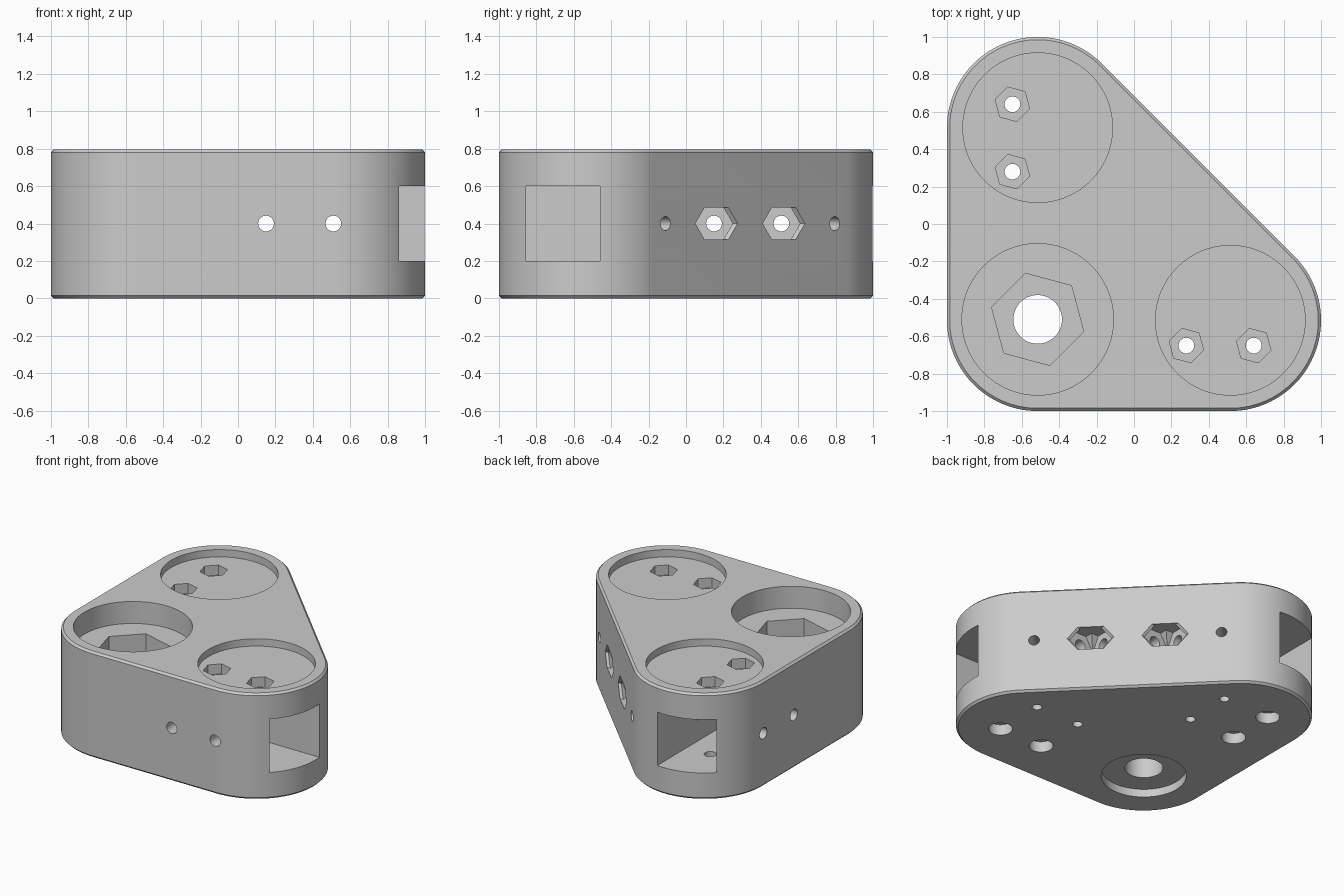
import bpy, bmesh
from math import cos, sin, radians
from mathutils import Vector

cube = bpy.data.objects.get("Cube")
if cube:
    bpy.data.objects.remove(cube, do_unlink=True)

C = 0.515        # corner centre offset
R = 0.485        # corner radius
H = 0.795        # body height
MID = 0.4        # height of the side holes
BEVEL = 0.015
BOLT = 0.042     # bolt hole radius

grey = bpy.data.materials.new("plain grey")
grey.use_nodes = True
grey.diffuse_color = (0.6, 0.6, 0.6, 1)
grey.node_tree.nodes["Principled BSDF"].inputs["Base Color"].default_value = (0.6, 0.6, 0.6, 1)


def make_object(name, bm):
    bmesh.ops.recalc_face_normals(bm, faces=bm.faces)
    mesh = bpy.data.meshes.new(name)
    bm.to_mesh(mesh)
    bm.free()
    mesh.materials.append(grey)
    obj = bpy.data.objects.new(name, mesh)
    bpy.context.scene.collection.objects.link(obj)
    return obj


def outline(r):
    """Rounded triangle around the three corner centres."""
    pts = []
    for cx, cy, a0, a1 in ((-C, -C, 180, 270), (C, -C, 270, 405), (-C, C, 45, 180)):
        n = (a1 - a0) // 3
        for i in range(n + 1):
            a = radians(a0 + (a1 - a0) * i / n)
            pts.append((cx + r * cos(a), cy + r * sin(a)))
    return pts


# Body with small chamfers on the top and bottom rims
bm = bmesh.new()
rings = []
for z, r in ((0, R - BEVEL), (BEVEL, R), (H - BEVEL, R), (H, R - BEVEL)):
    rings.append([bm.verts.new((x, y, z)) for x, y in outline(r)])
for low, high in zip(rings, rings[1:]):
    for i in range(len(low)):
        j = (i + 1) % len(low)
        bm.faces.new((low[i], low[j], high[j], high[i]))
bm.faces.new(rings[0])
bm.faces.new(rings[-1])
body = make_object("bracket_body", bm)


def cut(bm):
    """Subtract a closed shape from the body."""
    cutter = make_object("cutter", bm)
    cutter.hide_render = True
    mod = body.modifiers.new("cut", 'BOOLEAN')
    mod.operation = 'DIFFERENCE'
    mod.solver = 'EXACT'
    mod.object = cutter
    bpy.context.view_layer.objects.active = body
    bpy.ops.object.modifier_apply(modifier=mod.name)
    bpy.data.objects.remove(cutter, do_unlink=True)


def bore(start, end, r, sides=32, spin=0):
    """Cut a round or many-sided hole between two points."""
    start, end = Vector(start), Vector(end)
    d = (end - start).normalized()
    if abs(d.z) > 0.9:
        u, v = Vector((1, 0, 0)), Vector((0, 1, 0))
    else:
        u, v = d.cross(Vector((0, 0, 1))), Vector((0, 0, 1))
    bm = bmesh.new()
    ring = []
    for i in range(sides):
        a = radians(spin + 360 * i / sides)
        ring.append(bm.verts.new(start + u * r * cos(a) + v * r * sin(a)))
    face = bm.faces.new(ring)
    ext = bmesh.ops.extrude_face_region(bm, geom=[face], use_keep_orig=True)
    moved = [g for g in ext["geom"] if isinstance(g, bmesh.types.BMVert)]
    bmesh.ops.translate(bm, verts=moved, vec=end - start)
    cut(bm)


def box(low, high):
    low, high = Vector(low), Vector(high)
    bm = bmesh.new()
    bmesh.ops.create_cube(bm, size=1)
    bmesh.ops.scale(bm, verts=bm.verts, vec=high - low)
    bmesh.ops.translate(bm, verts=bm.verts, vec=(low + high) / 2)
    cut(bm)


def drill(x, y, z0, z1, r, sides=32, spin=0):
    bore((x, y, z0), (x, y, z1), r, sides, spin)


# Main corner: top pocket, large nut seat, bottom recess and shaft hole
drill(-C, -0.51, 0.63, 1, 0.405, 96)
drill(-C, -0.51, 0.4, 0.7, 0.255, 6, -15)
drill(-C, -0.51, -0.2, 0.06, 0.29, 64)
drill(-C, -0.51, -0.1, 0.5, 0.13, 48)

# Two matching arms, the second mirrored across the diagonal
for swap in (False, True):
    def at(x, y, z):
        return (y, x, z) if swap else (x, y, z)

    # Top pocket and square socket
    px, py, _ = at(C, -C, 0)
    drill(px, py, 0.74, 1, 0.4, 96)
    box(at(0, -0.855, 0.2), at(1.2, -0.46, 0.6))

    for x in (0.28, 0.64):
        hx, hy, _ = at(x, -0.65, 0)
        drill(hx, hy, -0.1, 0.9, BOLT)                # vertical bolt hole
        drill(hx, hy, 0.665, 0.9, 0.095, 6, -15)      # nut seat
        drill(hx, hy, -0.1, 0.08, 0.082)              # bolt head recess
        sx, sy, _ = at(x, -0.265, 0)
        drill(sx, sy, -0.1, 0.4, 0.034)               # small pilot hole

    # Horizontal bolt holes ending in nut seats on the slanted side
    for x, floor in ((0.15, 0.4), (0.51, 0.04)):
        bore(at(x, -1.2, MID), at(x, 1.2, MID), BOLT)
        bore(at(x, floor, MID), at(x, 1.2, MID), 0.1, 6)

    # Small hole square to the slanted side
    bore(at(0.9, -0.005, MID), at(0.58, -0.325, MID), 0.037)

# Smooth curved walls, keep crisp edges
bpy.ops.object.select_all(action='DESELECT')
body.select_set(True)
bpy.context.view_layer.objects.active = body
bpy.ops.object.shade_smooth_by_angle(angle=radians(30))
